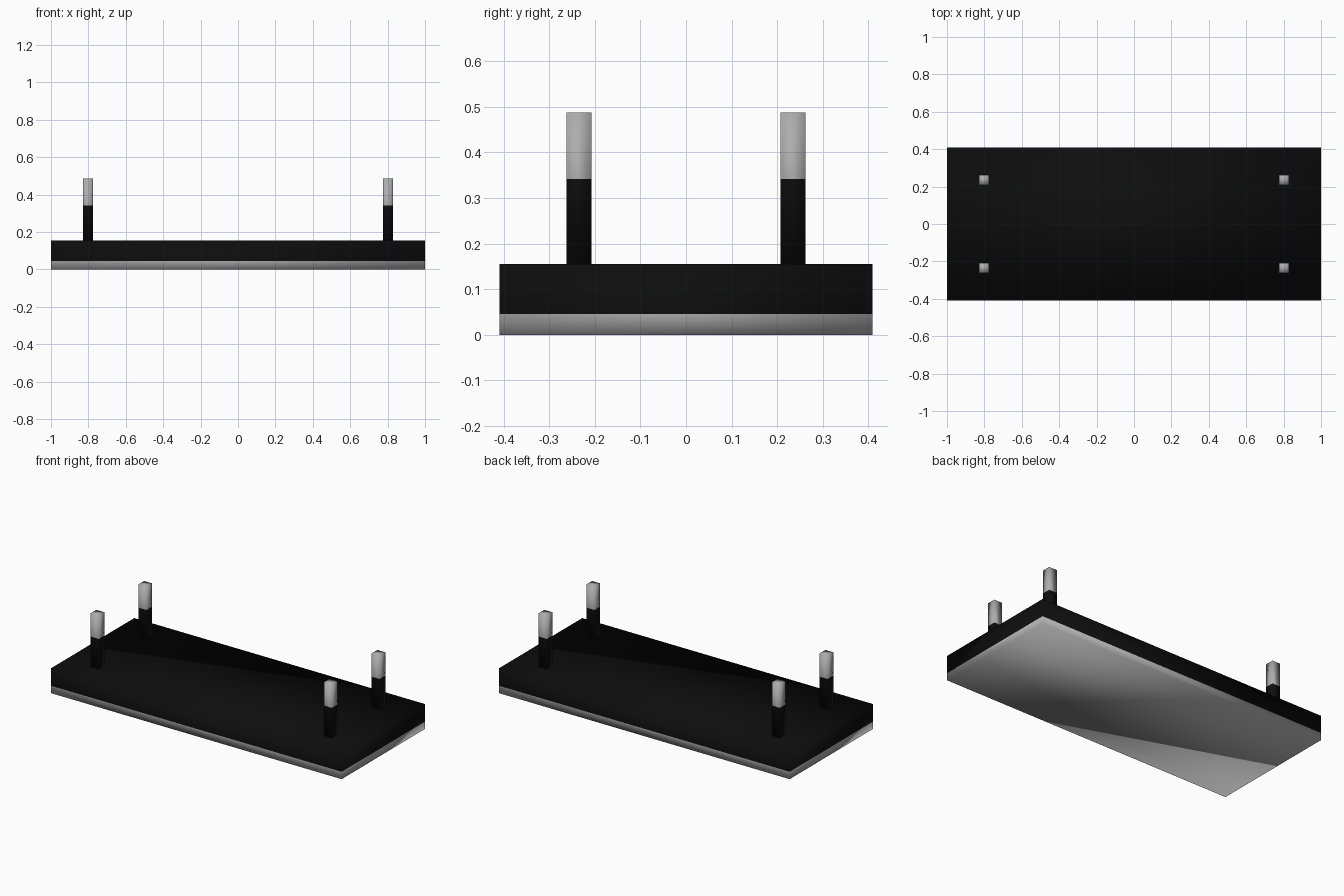
import bpy, bmesh
from mathutils import Vector

if "Cube" in bpy.data.objects:
    bpy.data.objects.remove(bpy.data.objects["Cube"])


def material(name, rgb):
    m = bpy.data.materials.new(name)
    m.diffuse_color = (*rgb, 1)
    m.use_nodes = True
    m.node_tree.nodes["Principled BSDF"].inputs["Base Color"].default_value = m.diffuse_color
    return m


BLACK = material("black", (0.004, 0.004, 0.004))
GREY = material("light grey", (0.42, 0.42, 0.42))


def two_tone_box(name, centre, size, z0, z1, split, lower, upper):
    """Smooth-shaded box whose colour changes at the split height."""
    bm = bmesh.new()
    bmesh.ops.create_cube(bm, size=1)
    bmesh.ops.scale(bm, vec=(size[0], size[1], z1 - z0), verts=bm.verts)
    bmesh.ops.translate(bm, vec=(centre[0], centre[1], (z0 + z1) / 2), verts=bm.verts)
    bmesh.ops.bisect_plane(bm, geom=bm.verts[:] + bm.edges[:] + bm.faces[:],
                           plane_co=Vector((0, 0, split)), plane_no=Vector((0, 0, 1)))
    for f in bm.faces:
        f.material_index = int(f.calc_center_median().z > split)
        f.smooth = True
    bm.normal_update()
    mesh = bpy.data.meshes.new(name)
    bm.to_mesh(mesh)
    bm.free()
    mesh.materials.append(lower)
    mesh.materials.append(upper)
    ob = bpy.data.objects.new(name, mesh)
    bpy.context.collection.objects.link(ob)
    return ob


# Slab: grey underside and lower rim, black above
two_tone_box("slab", (0, 0), (2.0, 0.818), 0, 0.155, 0.046, GREY, BLACK)

# Four square posts: black with grey tips
for sx, side in ((-1, "left"), (1, "right")):
    for sy, end in ((-1, "front"), (1, "back")):
        two_tone_box(f"{end}_{side}_post", (sx * 0.802, sy * 0.235),
                     (0.055, 0.055), 0.15, 0.487, 0.342, BLACK, GREY)
